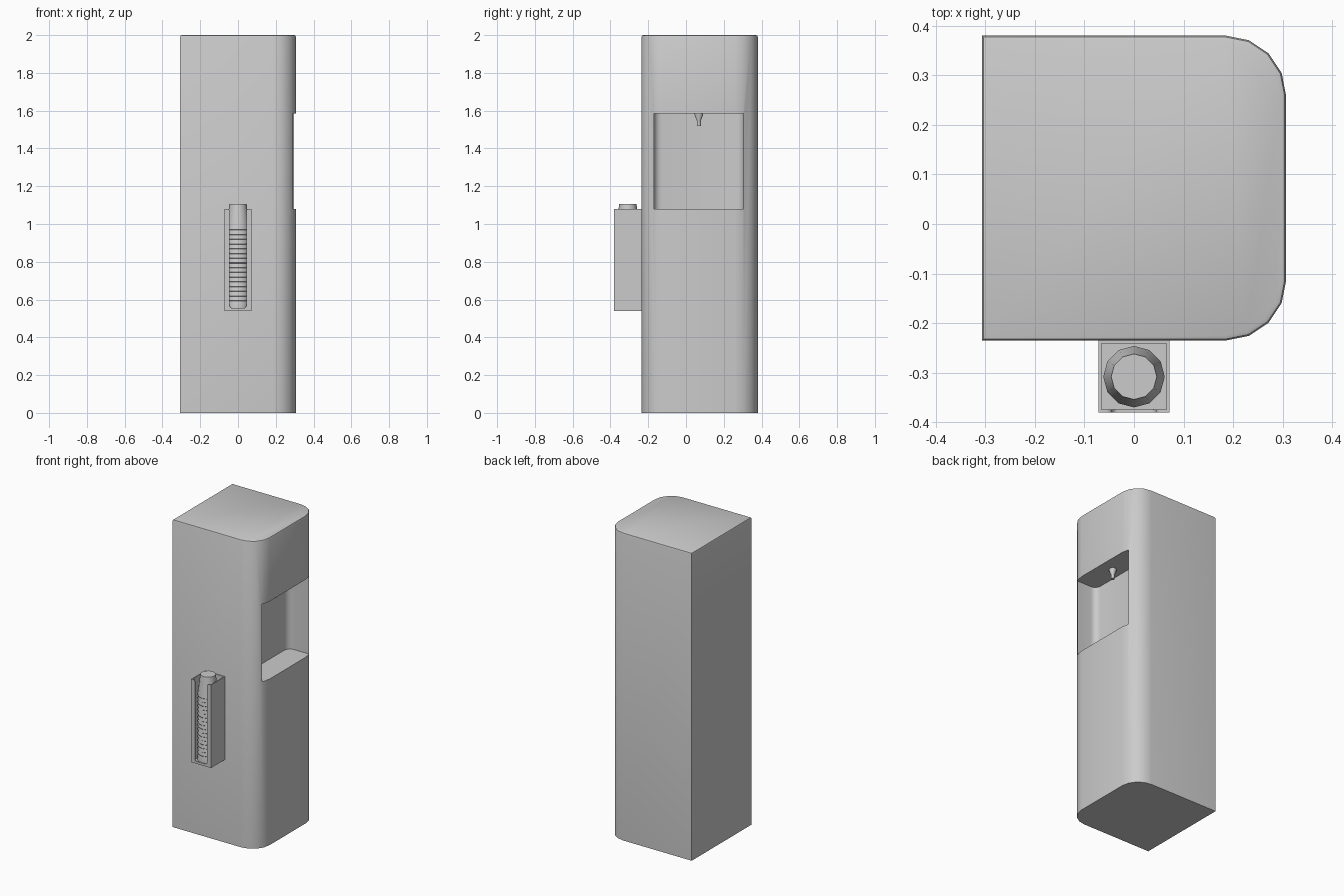
import bpy, bmesh, math

cube = bpy.data.objects.get("Cube")
if cube:
    bpy.data.objects.remove(cube, do_unlink=True)

grey = bpy.data.materials.new("light grey")
grey.use_nodes = True
COLOUR = (0.6, 0.6, 0.6, 1)
grey.diffuse_color = COLOUR
grey.node_tree.nodes["Principled BSDF"].inputs["Base Color"].default_value = COLOUR


def finish(name, bm, angle=35):
    bmesh.ops.recalc_face_normals(bm, faces=bm.faces)
    me = bpy.data.meshes.new(name)
    bm.to_mesh(me)
    bm.free()
    me.materials.append(grey)
    ob = bpy.data.objects.new(name, me)
    bpy.context.collection.objects.link(ob)
    smooth(ob, angle)
    return ob


def smooth(ob, angle):
    bpy.ops.object.select_all(action='DESELECT')
    ob.select_set(True)
    bpy.context.view_layer.objects.active = ob
    bpy.ops.object.shade_smooth_by_angle(angle=math.radians(angle))


def arc(cx, cy, r, a0, a1, n=4):
    return [(cx + r * math.cos(math.radians(a0 + (a1 - a0) * i / n)),
             cy + r * math.sin(math.radians(a0 + (a1 - a0) * i / n))) for i in range(n + 1)]


def prism(points, base, height, axis='Z'):
    """Extrude an outline of (x, y) along z, or of (x, z) along y."""
    bm = bmesh.new()
    up = axis == 'Z'
    f = bm.faces.new([bm.verts.new((a, b, base) if up else (a, base, b)) for a, b in points])
    new = bmesh.ops.extrude_face_region(bm, geom=[f])['geom']
    bmesh.ops.translate(bm, verts=[v for v in new if isinstance(v, bmesh.types.BMVert)],
                        vec=(0, 0, height) if up else (0, height, 0))
    bmesh.ops.recalc_face_normals(bm, faces=bm.faces)
    return bm


def lathe(name, profile, x, y, sides, angle=35):
    """Revolve (radius, z) points, closing both ends."""
    bm = bmesh.new()
    rings = [[bm.verts.new((x + r * math.cos(2 * math.pi * i / sides),
                            y + r * math.sin(2 * math.pi * i / sides), z))
              for i in range(sides)] for r, z in profile]
    for a, b in zip(rings, rings[1:]):
        for i in range(sides):
            j = (i + 1) % sides
            bm.faces.new((a[i], a[j], b[j], b[i]))
    bm.faces.new(rings[0])
    bm.faces.new(rings[-1])
    return finish(name, bm, angle)


# Cabinet: square back edge, two rounded corners on the dispensing side
W, Y0, Y1, R = 0.307, -0.235, 0.38, 0.122
outline = [(-W, Y0)] + arc(W - R, Y0 + R, R, -90, 0) + arc(W - R, Y1 - R, R, 0, 90) + [(-W, Y1)]
bm = prism(outline, 0, 2)
rim = [e for e in bm.edges if all(v.co.z > 1.99 for v in e.verts)]
bmesh.ops.bevel(bm, geom=rim, offset=0.01, segments=2, profile=0.5, affect='EDGES')
cabinet = finish("cabinet", bm)

# Niche with rounded inner corners
NX, NY0, NY1, NR = 0.148, -0.17, 0.305, 0.04
niche = ([(0.4, NY0), (0.4, NY1)] + arc(NX + NR, NY1 - NR, NR, 90, 180)
         + arc(NX + NR, NY0 + NR, NR, 180, 270))
cutter = finish("niche_cutter", prism(niche, 1.08, 0.505))
cutter.hide_render = True
mod = cabinet.modifiers.new("niche", 'BOOLEAN')
mod.operation, mod.solver, mod.object = 'DIFFERENCE', 'EXACT', cutter
bpy.context.view_layer.objects.active = cabinet
bpy.ops.object.modifier_apply(modifier=mod.name)
bpy.data.objects.remove(cutter, do_unlink=True)
smooth(cabinet, 35)

# Tap under the niche ceiling
lathe("tap", [(0.022, 1.59), (0.022, 1.575), (0.011, 1.548), (0.011, 1.52)], 0.22, 0.068, 12)

# Cup holder: thin box, open at the top, with a slotted front
HX, HY0, HY1, HZ0, HZ1, T = 0.072, -0.38, -0.235, 0.54, 1.08, 0.006


def box(name, x0, x1, y0, y1, z0, z1):
    return finish(name, prism([(x0, y0), (x1, y0), (x1, y1), (x0, y1)], z0, z1 - z0))


for side, s in (("left", 1), ("right", -1)):
    xs = sorted((s * HX, s * (HX - T)))
    box("holder_wall_" + side, *xs, HY0 + T, HY1, HZ0, HZ1)
box("holder_floor", -HX + T, HX - T, HY0 + T, HY1, HZ0, HZ0 + T)
box("holder_back", -HX + T, HX - T, HY1 - T, HY1, HZ0 + T, HZ1)
S, C = 0.044, 0.012
front = ([(-HX, HZ1), (-HX, HZ0), (HX, HZ0), (HX, HZ1)]
         + arc(S + C, HZ1 - C, C, 90, 180)
         + arc(S - C, HZ0 + 0.015 + C, C, 0, -90)
         + arc(-S + C, HZ0 + 0.015 + C, C, -90, -180)
         + arc(-S - C, HZ1 - C, C, 0, 90))
finish("holder_front", prism(front, HY0, T, 'Y'))

# Stack of upturned cups: one full cup on top, then nested rims
profile = [(0.046, 1.105), (0.062, 0.97)]
z = 0.97
while z > 0.57:
    profile += [(0.059, z - 0.003), (0.062, z - 0.025)]
    z -= 0.025
profile.append((0.062, HZ0 + T))
lathe("cup_stack", profile, 0, -0.308, 12)
